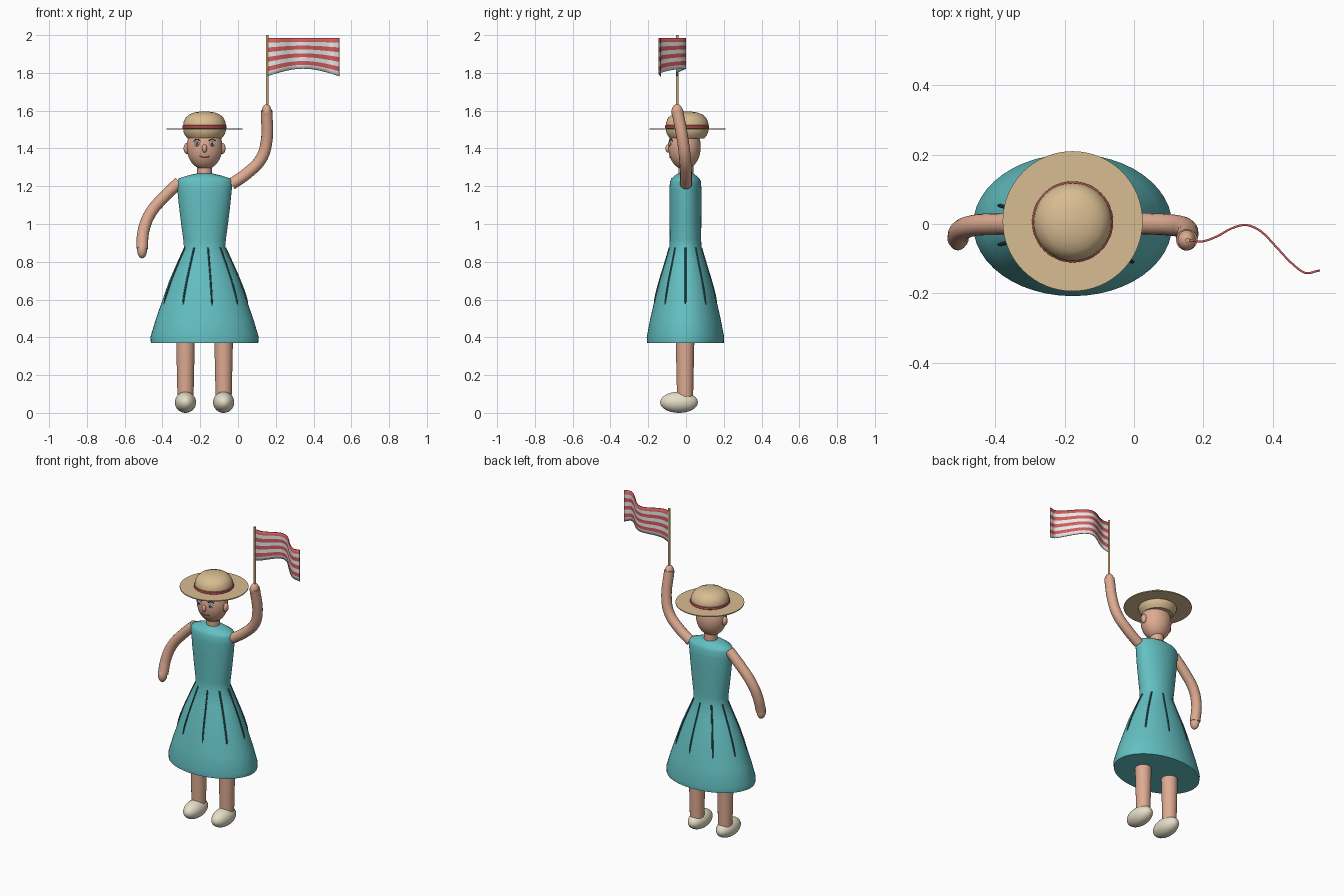
import bpy, bmesh, math
from mathutils import Vector

cube = bpy.data.objects.get("Cube")
if cube:
    bpy.data.objects.remove(cube)

CX = -0.177  # centre line of the figure


def material(name, rgb):
    lin = [c / 12.92 if c < 0.04 else ((c + 0.055) / 1.055) ** 2.4 for c in rgb]
    m = bpy.data.materials.new(name)
    m.use_nodes = True
    m.diffuse_color = (*lin, 1)
    m.node_tree.nodes["Principled BSDF"].inputs["Base Color"].default_value = (*lin, 1)
    return m


skin = material("skin", (0.87, 0.67, 0.57))
teal = material("teal cloth", (0.39, 0.75, 0.76))
fold = material("fold shadow", (0.2, 0.36, 0.39))
straw = material("straw", (0.85, 0.74, 0.57))
red = material("red", (0.82, 0.36, 0.36))
white = material("white", (0.92, 0.92, 0.92))
cream = material("cream", (0.9, 0.87, 0.78))
wood = material("pole wood", (0.82, 0.69, 0.47))
dark = material("dark", (0.16, 0.16, 0.2))
blue = material("eye blue", (0.36, 0.45, 0.58))


def finish(name, bm, *mats):
    mesh = bpy.data.meshes.new(name)
    bmesh.ops.recalc_face_normals(bm, faces=bm.faces)
    bm.to_mesh(mesh)
    bm.free()
    for m in mats:
        mesh.materials.append(m)
    for p in mesh.polygons:
        p.use_smooth = True
    mesh.set_sharp_from_angle(angle=math.radians(40))
    obj = bpy.data.objects.new(name, mesh)
    bpy.context.collection.objects.link(obj)
    return obj


def ellipsoid(name, centre, radii, mat, seg=32):
    bm = bmesh.new()
    bmesh.ops.create_uvsphere(bm, u_segments=seg, v_segments=seg // 2, radius=1)
    for v in bm.verts:
        v.co = Vector([c + r * p for c, r, p in zip(centre, radii, v.co)])
    return finish(name, bm, mat)


def loft(name, rings, mat, x=CX, y=0.0, seg=48):
    """Stack of elliptical rings (rx, ry, z), closed at both ends."""
    bm = bmesh.new()
    loops = []
    for rx, ry, z in rings:
        loops.append([bm.verts.new((x + rx * math.cos(a), y + ry * math.sin(a), z))
                      for a in (math.tau * i / seg for i in range(seg))])
    for low, high in zip(loops, loops[1:]):
        for i in range(seg):
            j = (i + 1) % seg
            bm.faces.new((low[i], low[j], high[j], high[i]))
    bm.faces.new(loops[0])
    bm.faces.new(loops[-1])
    return finish(name, bm, mat)


def tube(name, points, radius, mat, sides=3, steps=8):
    """Smooth capped tube through points."""
    cu = bpy.data.curves.new(name, 'CURVE')
    cu.dimensions = '3D'
    cu.bevel_depth = radius
    cu.bevel_resolution = sides
    cu.resolution_u = steps
    cu.use_fill_caps = True
    sp = cu.splines.new('BEZIER')
    sp.bezier_points.add(len(points) - 1)
    for bp, p in zip(sp.bezier_points, points):
        bp.co = p
        bp.handle_left_type = bp.handle_right_type = 'AUTO'
    tmp = bpy.data.objects.new(name + " path", cu)
    bpy.context.collection.objects.link(tmp)
    bpy.context.view_layer.update()
    mesh = bpy.data.meshes.new_from_object(tmp.evaluated_get(bpy.context.evaluated_depsgraph_get()))
    bm = bmesh.new()
    bm.from_mesh(mesh)
    bmesh.ops.remove_doubles(bm, verts=bm.verts, dist=1e-5)
    bpy.data.objects.remove(tmp)
    bpy.data.meshes.remove(mesh)
    bpy.data.curves.remove(cu)
    return finish(name, bm, mat)


# Dress: flared skirt and fitted bodice
skirt = [(0.284, 0.203, 0.37), (0.287, 0.205, 0.40), (0.257, 0.186, 0.5),
         (0.222, 0.163, 0.6), (0.187, 0.138, 0.7), (0.148, 0.11, 0.79), (0.109, 0.085, 0.875)]
bodice = [(0.113, 0.083, 0.92), (0.124, 0.084, 1.0), (0.136, 0.085, 1.1), (0.144, 0.085, 1.18),
          (0.147, 0.082, 1.225), (0.138, 0.075, 1.24), (0.095, 0.058, 1.255), (0.045, 0.042, 1.267)]
loft("dress", skirt + bodice, teal, y=-0.003)

# Skirt pleats
for k in range(9):
    a = math.radians(40 * k)
    path = [(CX + rx * math.cos(a), ry * math.sin(a) - 0.003, z) for rx, ry, z in skirt[:2:-1]]
    path.append((CX + 0.227 * math.cos(a), 0.166 * math.sin(a) - 0.003, 0.56))
    tube(f"pleat_{k + 1}", path, 0.005, fold, sides=2, steps=4)

# Legs and shoes
for side, s in (("left", 1), ("right", -1)):
    x = CX + s * 0.101
    loft(f"{side}_leg", [(0.042, 0.042, 0.06), (0.05, 0.05, 0.42)], skin, x=x, y=-0.005, seg=32)
    ellipsoid(f"{side}_shoe", (x, -0.037, 0.056), (0.056, 0.1, 0.056), cream)

# Arms and hands
tube("right_arm", [(-0.31, 0, 1.222), (-0.39, 0, 1.145), (-0.465, -0.005, 1.055),
                   (-0.5, -0.02, 0.965), (-0.508, -0.042, 0.87)], 0.031, skin, sides=6)
ellipsoid("right_hand", (-0.508, -0.046, 0.862), (0.026, 0.03, 0.044), skin, 24)
tube("left_arm", [(-0.035, 0, 1.21), (0.05, 0, 1.27), (0.122, -0.005, 1.345),
                  (0.15, -0.015, 1.43), (0.152, -0.046, 1.6)], 0.031, skin, sides=6)
ellipsoid("left_hand", (0.152, -0.047, 1.595), (0.026, 0.03, 0.04), skin, 24)

# Neck and head
loft("neck", [(0.04, 0.04, 1.24), (0.04, 0.04, 1.33)], skin, seg=32)
HEAD = Vector((CX, -0.008, 1.408))
HR = (0.095, 0.086, 0.12)
ellipsoid("head", HEAD, HR, skin)


def on_face(dx, z, lift=0.0):
    depth = math.sqrt(1 - (dx / HR[0]) ** 2 - ((z - HEAD.z) / HR[2]) ** 2)
    return (CX + dx, HEAD.y - HR[1] * depth - lift, z)


# Face features
ellipsoid("nose", on_face(0, 1.4), (0.013, 0.016, 0.022), skin, 16)
for side, s in (("left", 1), ("right", -1)):
    ellipsoid(f"{side}_ear", (CX + s * 0.094, HEAD.y, 1.4), (0.017, 0.02, 0.029), skin, 20)
    ellipsoid(f"{side}_eye", on_face(s * 0.04, 1.424), (0.017, 0.006, 0.013), white, 16)
    ellipsoid(f"{side}_iris", on_face(s * 0.04, 1.424, 0.004), (0.009, 0.005, 0.01), blue, 16)
    ellipsoid(f"{side}_pupil", on_face(s * 0.04, 1.424, 0.007), (0.004, 0.004, 0.005), dark, 12)
    tube(f"{side}_brow", [on_face(s * d, z) for d, z in
                          ((0.022, 1.44), (0.04, 1.449), (0.058, 1.44))], 0.0025, dark)
tube("mouth", [on_face(d, z) for d, z in
               ((-0.026, 1.358), (0, 1.352), (0.026, 1.358))], 0.003, red)

# Straw hat: crown, flat brim and ribbon
crown = [(0.09, 1.453), (0.104, 1.47), (0.112, 1.49), (0.114, 1.515), (0.111, 1.54), (0.1, 1.563),
         (0.082, 1.579), (0.055, 1.59), (0.028, 1.5945), (0.004, 1.596)]
loft("hat_crown", [(r, r, z) for r, z in crown], straw, y=0.006)
loft("hat_brim", [(0.202, 0.202, 1.5), (0.202, 0.202, 1.506)], straw, y=0.008, seg=64)
loft("hat_ribbon", [(0.113, 0.113, 1.505), (0.117, 0.117, 1.508), (0.117, 0.117, 1.52),
                    (0.113, 0.113, 1.523)], red, y=0.006)

# Flagpole
loft("flagpole", [(0.007, 0.007, 1.58), (0.007, 0.007, 2.0)], wood, x=0.154, y=-0.047, seg=16)

# Waving striped flag: wave outline seen from above, interpolated smoothly
wave = [-0.047, -0.05, -0.035, -0.012, -0.003, -0.022, -0.065, -0.11, -0.141, -0.134]
COLS, STRIPES = 36, 8


def wave_y(u):
    t = u * (len(wave) - 1)
    i = min(int(t), len(wave) - 2)
    f = t - i
    p0, p1, p2, p3 = (wave[max(0, min(len(wave) - 1, i + k))] for k in (-1, 0, 1, 2))
    return p1 + 0.5 * f * (p2 - p0 + f * (2 * p0 - 5 * p1 + 4 * p2 - p3 + f * (3 * (p1 - p2) + p3 - p0)))


bm = bmesh.new()
grid = []
for c in range(COLS + 1):
    u = c / COLS
    height = 0.203 - 0.04 * math.sin(math.pi * u)
    grid.append([bm.verts.new((0.156 + 0.38 * u, wave_y(u), 1.985 - height * r / STRIPES))
                 for r in range(STRIPES + 1)])
for c in range(COLS):
    for r in range(STRIPES):
        face = bm.faces.new((grid[c][r], grid[c][r + 1], grid[c + 1][r + 1], grid[c + 1][r]))
        face.material_index = r % 2
flag = finish("flag", bm, red, white)
solid = flag.modifiers.new("cloth thickness", 'SOLIDIFY')
solid.thickness = 0.006
solid.offset = 0
